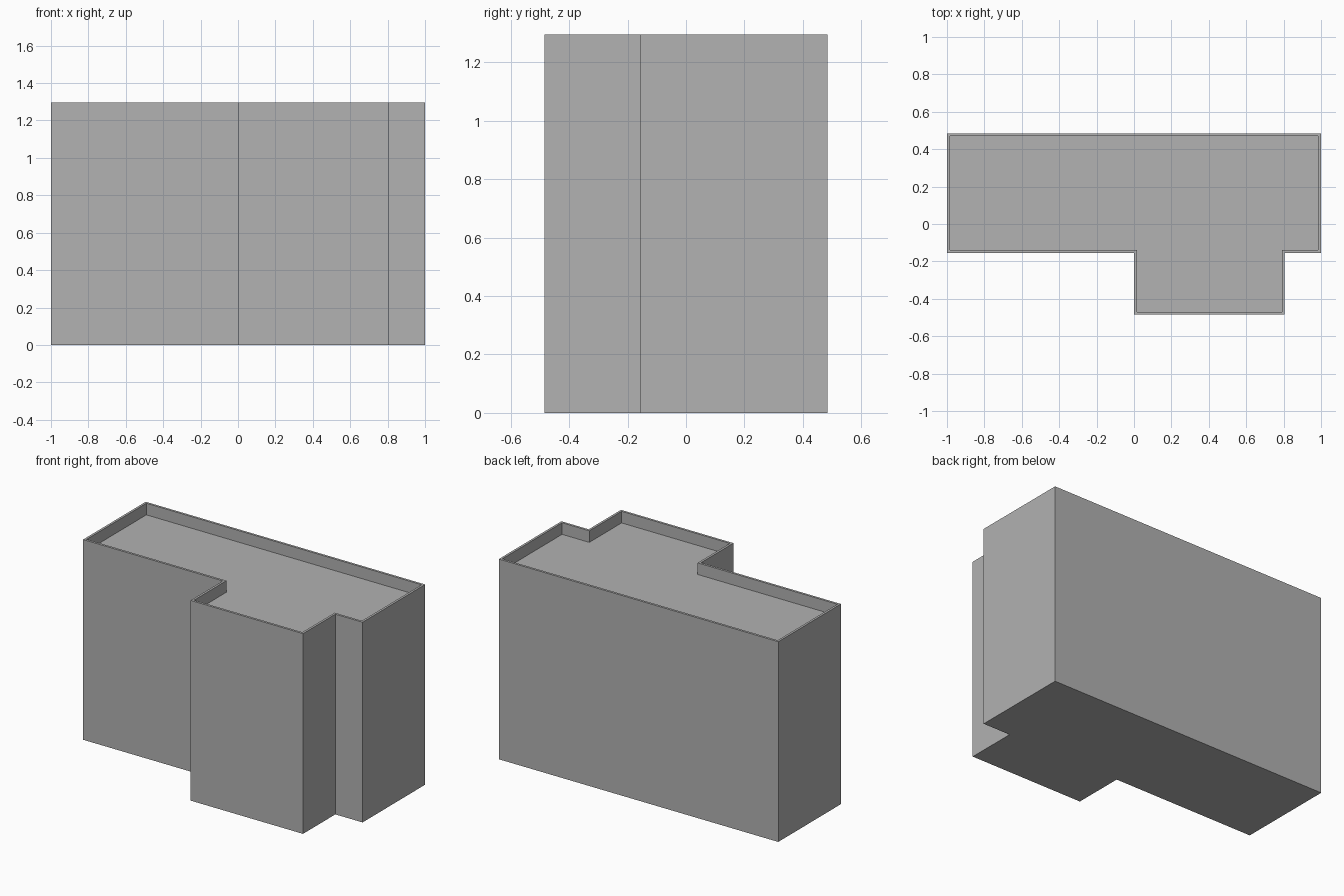
import bpy
import bmesh

HEIGHT = 1.295
WALL = 0.015
PARAPET = 0.075

# Footprint: long main block with a projecting front wing
FOOTPRINT = [(-1, -0.155), (0, -0.155), (0, -0.485), (0.805, -0.485),
             (0.805, -0.155), (1, -0.155), (1, 0.485), (-1, 0.485)]

cube = bpy.data.objects.get("Cube")
if cube:
    bpy.data.objects.remove(cube, do_unlink=True)


def make_material(name, color):
    mat = bpy.data.materials.new(name)
    mat.use_nodes = True
    mat.diffuse_color = color
    for node in mat.node_tree.nodes:
        if node.type == 'BSDF_PRINCIPLED':
            node.inputs["Base Color"].default_value = color
    return mat


bm = bmesh.new()

# Building body extruded from the footprint
base = bm.faces.new([bm.verts.new((x, y, 0)) for x, y in FOOTPRINT])
result = bmesh.ops.extrude_face_region(bm, geom=[base], use_keep_orig=True)
top_verts = [g for g in result["geom"] if isinstance(g, bmesh.types.BMVert)]
bmesh.ops.translate(bm, verts=top_verts, vec=(0, 0, HEIGHT))
bmesh.ops.recalc_face_normals(bm, faces=bm.faces[:])

# Thin parapet rim around a sunken flat roof
roof = max(bm.faces, key=lambda f: f.calc_center_median().z)
bmesh.ops.inset_region(bm, faces=[roof], thickness=WALL, use_even_offset=True)
sunk = bmesh.ops.extrude_face_region(bm, geom=[roof])
sunk_verts = [g for g in sunk["geom"] if isinstance(g, bmesh.types.BMVert)]
if roof.is_valid:
    bmesh.ops.delete(bm, geom=[roof], context='FACES_ONLY')
bmesh.ops.translate(bm, verts=sunk_verts, vec=(0, 0, -PARAPET))
bmesh.ops.recalc_face_normals(bm, faces=bm.faces[:])

mesh = bpy.data.meshes.new("building_body")
bm.to_mesh(mesh)
bm.free()
mesh.materials.append(make_material("plain grey", (0.445, 0.445, 0.445, 1)))
building = bpy.data.objects.new("building_body", mesh)
bpy.context.collection.objects.link(building)
